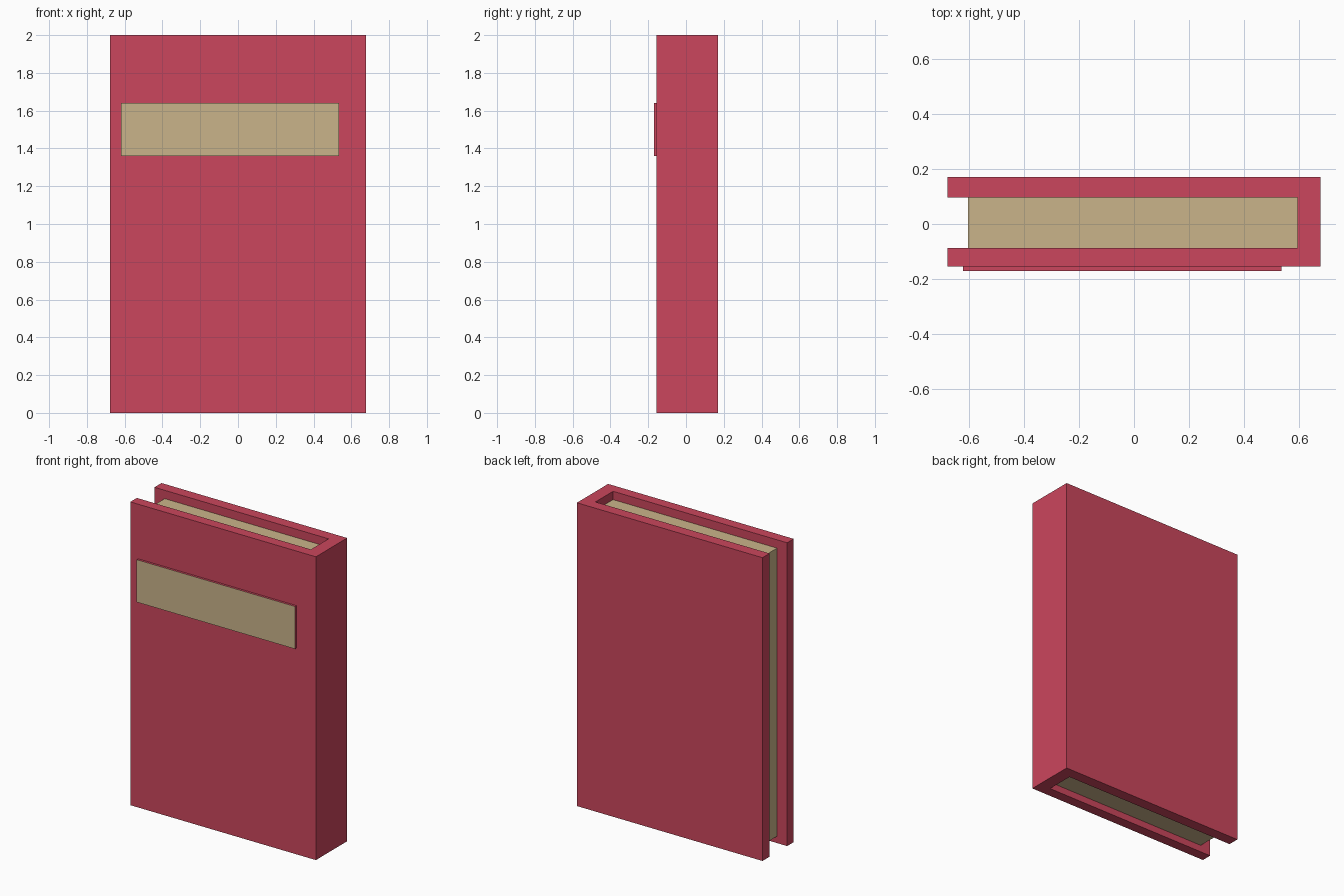
import bpy, bmesh

if "Cube" in bpy.data.objects:
    bpy.data.objects.remove(bpy.data.objects["Cube"])


def material(name, rgb):
    m = bpy.data.materials.new(name)
    m.diffuse_color = (*rgb, 1)
    m.use_nodes = True
    m.node_tree.nodes["Principled BSDF"].inputs["Base Color"].default_value = m.diffuse_color
    return m


red = material("cover_red", (0.597, 0.061, 0.109))
tan = material("paper_tan", (0.591, 0.456, 0.254))


def extrude_profile(name, outline, z0, z1, mats):
    """Extrude a flat xy outline from z0 to z1."""
    bm = bmesh.new()
    base = bm.faces.new([bm.verts.new((x, y, z0)) for x, y in outline])
    top = bmesh.ops.extrude_face_region(bm, geom=[base], use_keep_orig=True)
    for v in top["geom"]:
        if isinstance(v, bmesh.types.BMVert):
            v.co.z = z1
    bmesh.ops.recalc_face_normals(bm, faces=bm.faces)
    mesh = bpy.data.meshes.new(name)
    bm.to_mesh(mesh)
    bm.free()
    for m in mats:
        mesh.materials.append(m)
    ob = bpy.data.objects.new(name, mesh)
    bpy.context.collection.objects.link(ob)
    return ob


def rect(x0, x1, y0, y1):
    return [(x0, y0), (x1, y0), (x1, y1), (x0, y1)]


# Book cover: two boards joined by the spine on the right
L, R, FRONT, BACK = -0.677, 0.677, -0.155, 0.17
SPINE, IN_FRONT, IN_BACK = 0.593, -0.087, 0.097
extrude_profile("cover", [(L, FRONT), (R, FRONT), (R, BACK), (L, BACK),
                          (L, IN_BACK), (SPINE, IN_BACK),
                          (SPINE, IN_FRONT), (L, IN_FRONT)], 0, 2, [red])

# Page block, set in from the cover edges
extrude_profile("pages", rect(-0.603, SPINE, IN_FRONT, IN_BACK), 0.045, 1.945, [tan])

# Raised title plate: red edges, tan front face
plate = extrude_profile("title_plate", rect(-0.62, 0.535, -0.17, FRONT), 1.36, 1.64, [red, tan])
for face in plate.data.polygons:
    face.material_index = 1 if face.normal.y < -0.5 else 0
